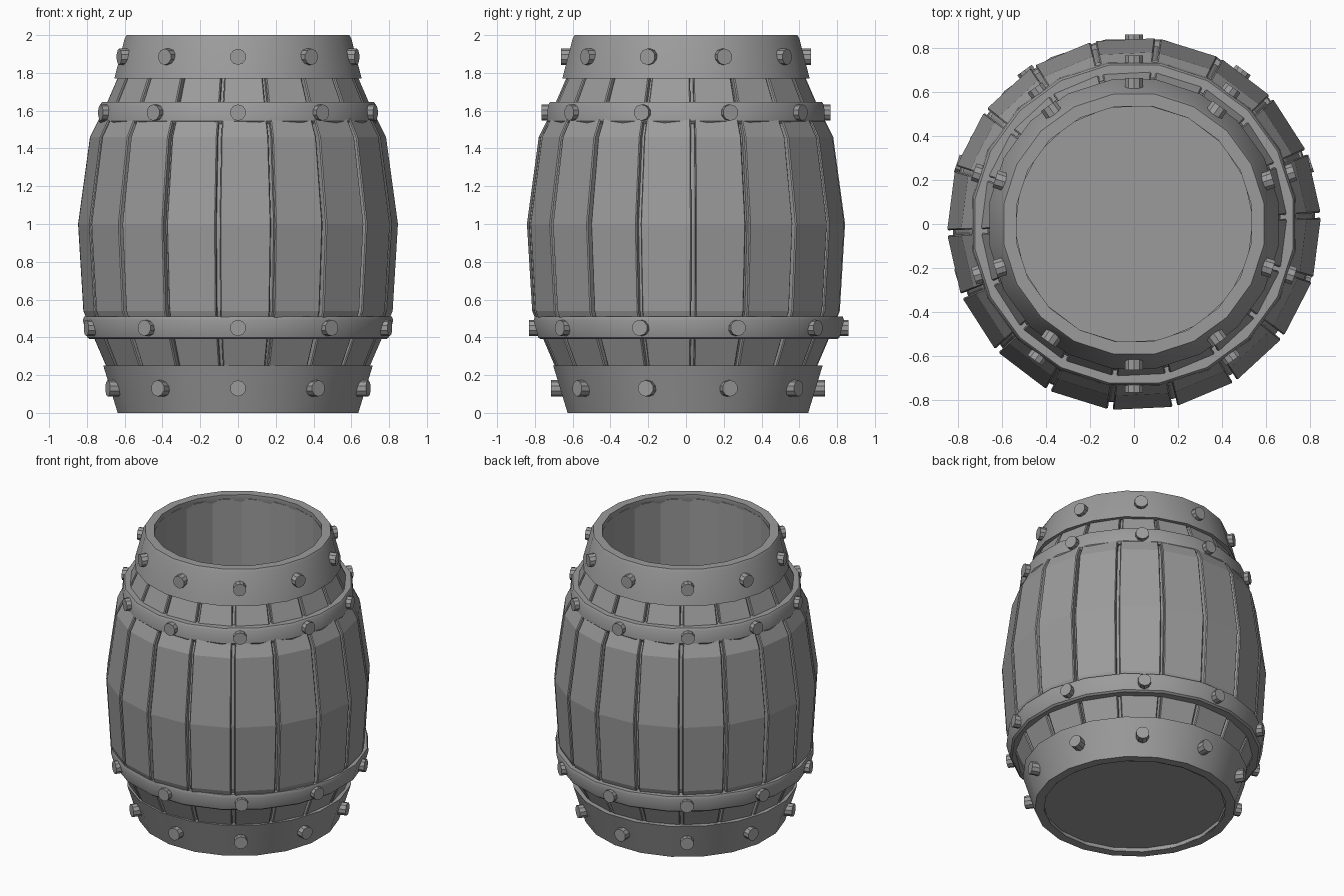
import bpy, bmesh, math
from math import sin, cos, radians, pi
from mathutils import Matrix, Vector

cube = bpy.data.objects.get("Cube")
if cube:
    bpy.data.objects.remove(cube, do_unlink=True)

grey = bpy.data.materials.new("weathered grey")
grey.use_nodes = True
colour = (0.33, 0.33, 0.33, 1)
grey.diffuse_color = colour
grey.node_tree.nodes["Principled BSDF"].inputs["Base Color"].default_value = colour


def finish(name, bm, angle=None):
    """Turn a bmesh into a named object, optionally smooth shaded."""
    bmesh.ops.recalc_face_normals(bm, faces=bm.faces)
    mesh = bpy.data.meshes.new(name)
    bm.to_mesh(mesh)
    bm.free()
    mesh.materials.append(grey)
    ob = bpy.data.objects.new(name, mesh)
    bpy.context.collection.objects.link(ob)
    if angle:
        bpy.ops.object.select_all(action='DESELECT')
        ob.select_set(True)
        bpy.context.view_layer.objects.active = ob
        bpy.ops.object.shade_smooth_by_angle(angle=radians(angle))
    return ob


def lathe(name, profile, sides, start=0, closed=True, angle=None, shift=0):
    """Spin (radius, height) points around z."""
    bm = bmesh.new()
    verts = [bm.verts.new((r, 0, z)) for r, z in profile]
    pairs = list(zip(verts, verts[1:]))
    if closed:
        pairs.append((verts[-1], verts[0]))
    edges = [bm.edges.new(p) for p in pairs]
    bmesh.ops.spin(bm, geom=verts + edges, cent=(0, 0, 0), axis=(0, 0, 1),
                   angle=2 * pi, steps=sides, use_merge=True)
    bmesh.ops.remove_doubles(bm, verts=bm.verts, dist=0.0005)
    bmesh.ops.rotate(bm, verts=bm.verts, matrix=Matrix.Rotation(radians(start), 3, 'Z'))
    bmesh.ops.translate(bm, verts=bm.verts, vec=(0, shift, 0))
    return finish(name, bm, angle)


# Outer curve of the barrel as (corner radius, height)
CURVE = [(0.63, 0.02), (0.70, 0.25), (0.765, 0.40), (0.82, 0.54), (0.848, 1.0),
         (0.785, 1.46), (0.70, 1.63), (0.635, 1.78), (0.585, 1.97)]
STAVES = 18
STEP = 360 / STAVES
SEAM = 2.7

# Hollow inner shell with floor, seen between the staves
shell = [(0, 0.03), (0.585, 0.03), (0.585, 0.005), (0.61, 0.005)]
shell += [(r - 0.035, z) for r, z in CURVE[1:]]
shell += [(0.54, 1.97), (0.54, 0.06), (0, 0.06)]
lathe("inner_shell", shell, STAVES, SEAM, closed=False)

# Flat-faced staves with narrow gaps
bm = bmesh.new()
for k in range(STAVES):
    a0 = radians(SEAM + k * STEP + 0.75)
    a1 = radians(SEAM + (k + 1) * STEP - 0.75)
    rows = []
    for r, z in CURVE:
        ring = [(r - 0.045, a0), (r, a0), (r, a1), (r - 0.045, a1)]
        rows.append([bm.verts.new((q * cos(a), q * sin(a), z)) for q, a in ring])
    for low, high in zip(rows, rows[1:]):
        for i in range(4):
            j = (i + 1) % 4
            bm.faces.new((low[i], low[j], high[j], high[i]))
    bm.faces.new(rows[0])
    bm.faces.new(rows[-1])
staves = finish("staves", bm)
bevel = staves.modifiers.new("worn_edges", 'BEVEL')
bevel.width = 0.006
bevel.segments = 1
bevel.limit_method = 'ANGLE'
bevel.angle_limit = radians(50)


# Hoops and their rivets
def rivets(name, tip, z, shift=0):
    bm = bmesh.new()
    for k in range(10):
        a = radians(-90 + 36 * k)
        out = Vector((cos(a), sin(a), 0))
        place = Matrix.Translation(out * (tip - 0.035) + Vector((0, shift, z)))
        turn = out.to_track_quat('Z', 'Y').to_matrix().to_4x4()
        made = bmesh.ops.create_cone(bm, cap_ends=True, segments=10, radius1=0.043,
                                     radius2=0.043, depth=0.07, matrix=place @ turn)
    finish(name, bm)


HOOPS = {
    "bottom_hoop": ([(0.585, 0), (0.645, 0), (0.722, 0.25), (0.685, 0.25)], 0.725, 0.13, 0.01),
    "lower_hoop": ([(0.74, 0.39), (0.795, 0.39), (0.808, 0.40), (0.832, 0.49),
                    (0.825, 0.51), (0.77, 0.51)], 0.845, 0.45, 0.015),
    "upper_hoop": ([(0.70, 1.53), (0.735, 1.53), (0.745, 1.545), (0.74, 1.63),
                    (0.73, 1.645), (0.67, 1.645)], 0.765, 1.59, 0),
    "top_hoop": ([(0.625, 1.77), (0.663, 1.77), (0.608, 1.98), (0.597, 2.0),
                  (0.54, 2.0), (0.54, 1.96)], 0.662, 1.885, 0),
}
for name, (profile, tip, z, shift) in HOOPS.items():
    lathe(name, profile, 20, 9, angle=35, shift=shift)
    rivets(name + "_rivets", tip, z, shift)
